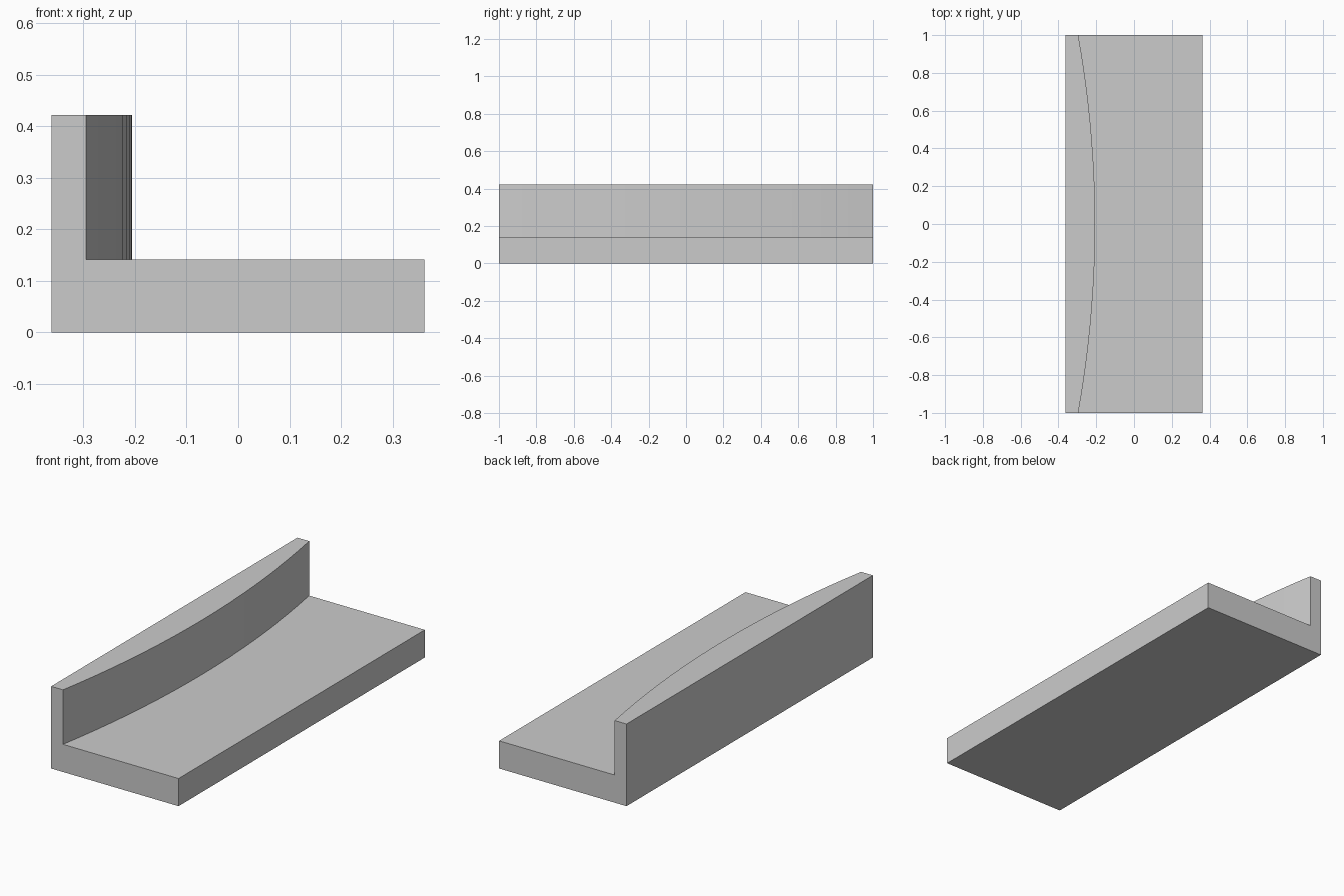
import bpy
import bmesh
import math

cube = bpy.data.objects.get("Cube")
if cube:
    bpy.data.objects.remove(cube, do_unlink=True)

# Single flat grey
grey = bpy.data.materials.new("light_grey")
grey.use_nodes = True
colour = (0.6, 0.6, 0.6, 1)
grey.diffuse_color = colour
grey.node_tree.nodes["Principled BSDF"].inputs["Base Color"].default_value = colour

LEFT, RIGHT = -0.362, 0.362
BASE_TOP, WALL_TOP = 0.142, 0.422
EDGE_X, BULGE = -0.295, 0.089
SEGMENTS = 18

# Shallow circular arc bulging toward +x, from y = -1 to y = 1
radius = (1 + BULGE ** 2) / (2 * BULGE)
half_angle = math.asin(1 / radius)
centre_x = EDGE_X + BULGE - radius
arc = []
for i in range(SEGMENTS + 1):
    a = half_angle * (2 * i / SEGMENTS - 1)
    arc.append((centre_x + radius * math.cos(a), radius * math.sin(a)))

# One solid: floor slab with a curved-faced wall rising from it
bm = bmesh.new()


def row(points, z):
    return [bm.verts.new((x, y, z)) for x, y in points]


back = [(LEFT, 1), (LEFT, -1)]
front = [(RIGHT, -1), (RIGHT, 1)]
bottom = row(back + front, 0)
foot = row(arc, BASE_TOP)
crest = row(arc, WALL_TOP)
wall_back = row(back, WALL_TOP)
slab_edge = row(front, BASE_TOP)

bm.faces.new(bottom)                                        # underside
bm.faces.new([bottom[0], bottom[1], wall_back[1], wall_back[0]])   # tall side
bm.faces.new([bottom[2], bottom[3], slab_edge[1], slab_edge[0]])   # low side
bm.faces.new([bottom[1], bottom[2], slab_edge[0], foot[0], crest[0], wall_back[1]])
bm.faces.new([bottom[3], bottom[0], wall_back[0], crest[-1], foot[-1], slab_edge[1]])
bm.faces.new(wall_back + crest)                             # wall top
bm.faces.new(slab_edge + foot[::-1])                        # slab top
for i in range(SEGMENTS):                                   # curved face
    bm.faces.new([foot[i], foot[i + 1], crest[i + 1], crest[i]])
bmesh.ops.recalc_face_normals(bm, faces=bm.faces)

mesh = bpy.data.meshes.new("curved_wall_ledge")
bm.to_mesh(mesh)
bm.free()
mesh.materials.append(grey)
ledge = bpy.data.objects.new("curved_wall_ledge", mesh)
bpy.context.collection.objects.link(ledge)

bpy.ops.object.select_all(action="DESELECT")
ledge.select_set(True)
bpy.context.view_layer.objects.active = ledge
bpy.ops.object.shade_smooth_by_angle(angle=math.radians(30))
